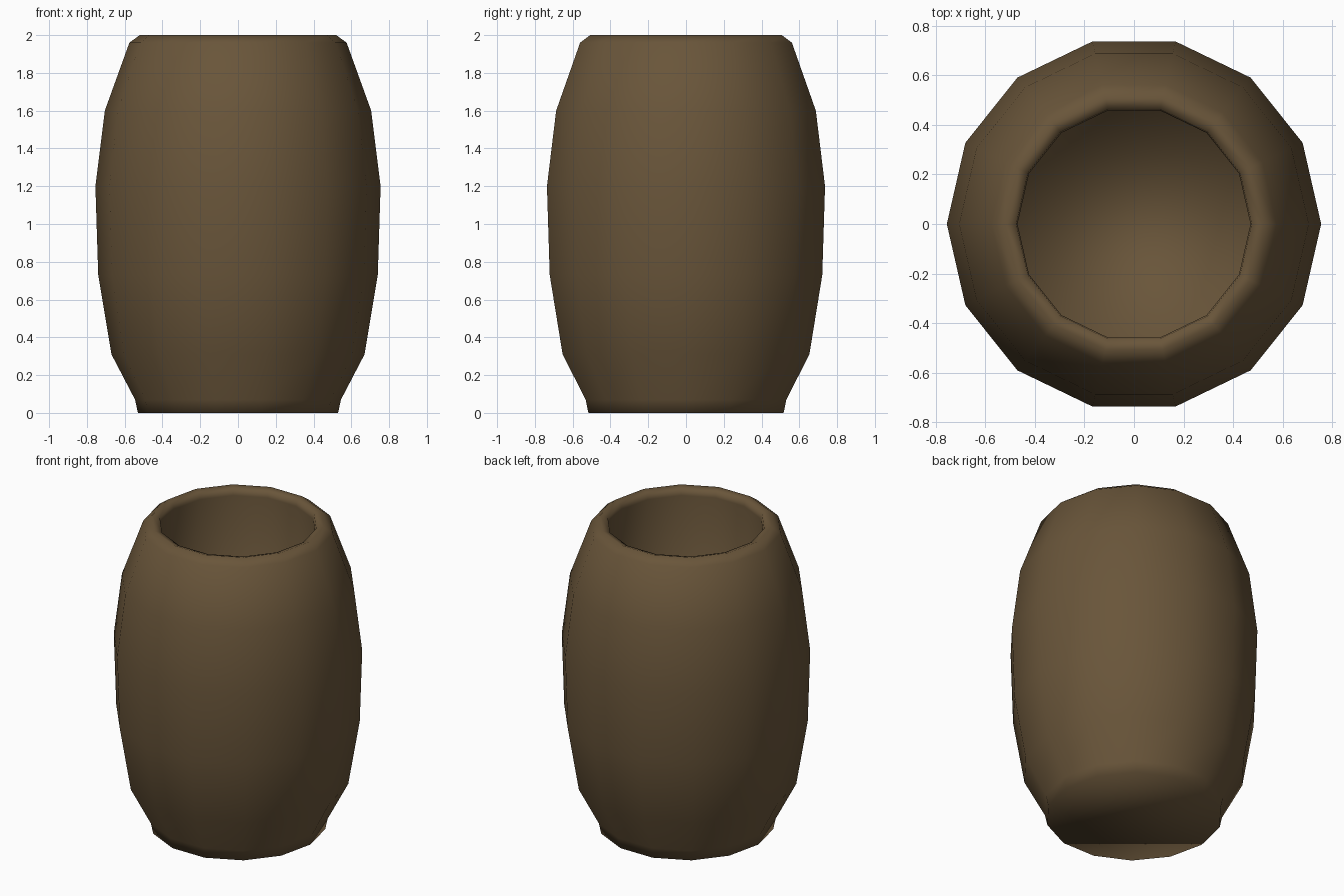
import bpy, bmesh, math

if "Cube" in bpy.data.objects:
    bpy.data.objects.remove(bpy.data.objects["Cube"])

SIDES = 14

# one flat colour
wood = bpy.data.materials.new("dark_brown")
wood.diffuse_color = (0.141, 0.091, 0.042, 1.0)
wood.use_nodes = True
wood.node_tree.nodes["Principled BSDF"].inputs["Base Color"].default_value = wood.diffuse_color

# (radius, height) from the base, up the bulging outside, over the rim, down the well
profile = [
    (0.53, 0.0), (0.545, 0.07), (0.67, 0.31), (0.74, 0.73), (0.755, 1.2),
    (0.705, 1.6), (0.575, 1.96), (0.52, 2.0),      # outer wall and bevelled rim
    (0.475, 1.985), (0.47, 1.95), (0.47, 0.17),    # inner lip and well
]

bm = bmesh.new()


def ring(radius, z):
    step = 2 * math.pi / SIDES
    return [bm.verts.new((radius * math.cos(i * step), radius * math.sin(i * step), z))
            for i in range(SIDES)]


# walls
rings = [ring(r, z) for r, z in profile]
for low, high in zip(rings, rings[1:]):
    for i in range(SIDES):
        j = (i + 1) % SIDES
        bm.faces.new((low[i], low[j], high[j], high[i]))

# flat base and floor of the well
bm.faces.new(rings[0][::-1])
bm.faces.new(rings[-1])
bmesh.ops.recalc_face_normals(bm, faces=bm.faces)
for f in bm.faces:
    f.smooth = True

mesh = bpy.data.meshes.new("barrel_cup")
bm.to_mesh(mesh)
bm.free()
mesh.materials.append(wood)
bpy.context.collection.objects.link(bpy.data.objects.new("barrel_cup", mesh))
